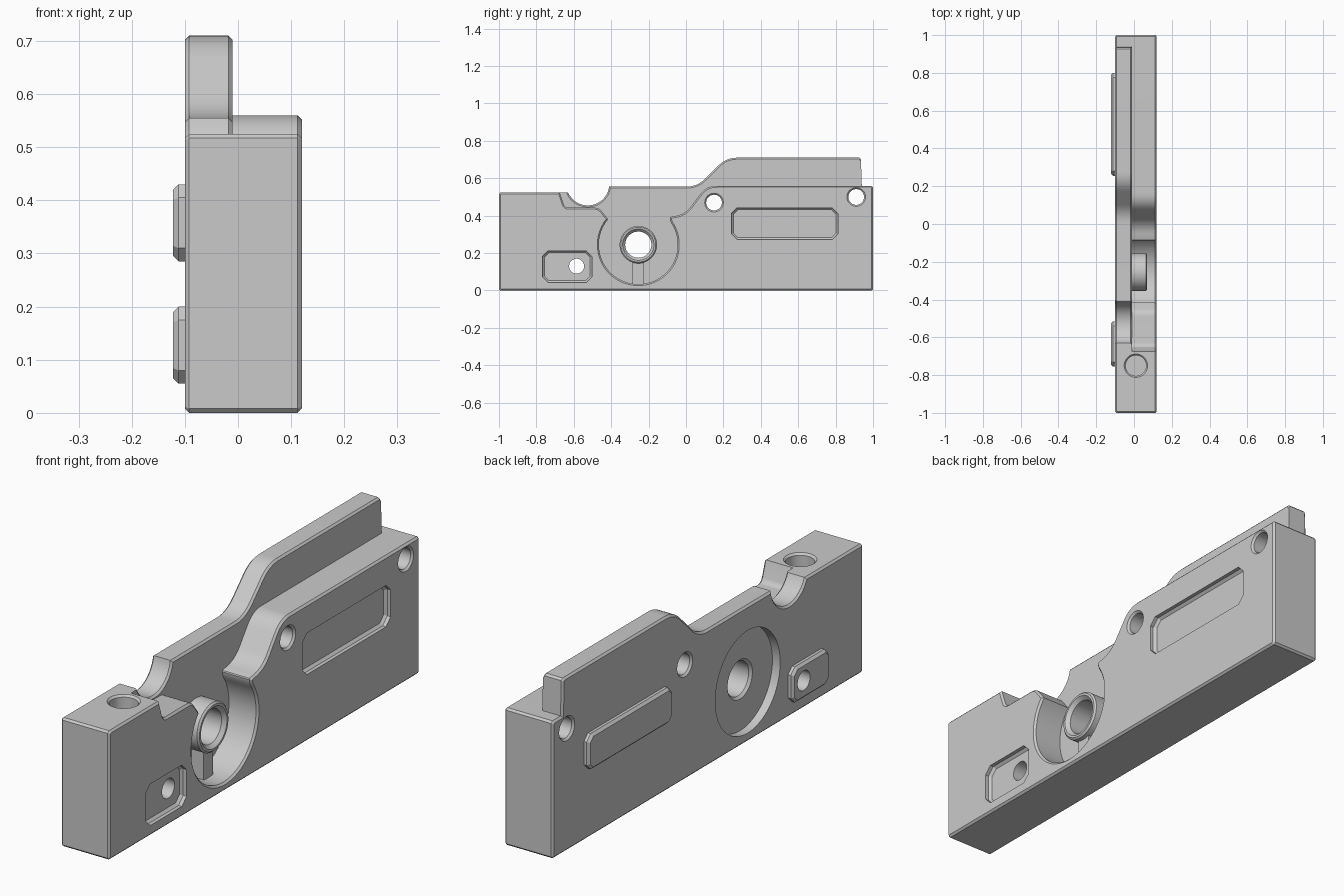
import bpy, bmesh
from math import cos, sin, pi, radians
from mathutils import Vector, Matrix

cube = bpy.data.objects.get("Cube")
if cube:
    bpy.data.objects.remove(cube, do_unlink=True)

grey = bpy.data.materials.new("plain_grey")
grey.use_nodes = True
grey.diffuse_color = (0.59, 0.59, 0.59, 1)
grey.node_tree.nodes["Principled BSDF"].inputs["Base Color"].default_value = grey.diffuse_color

CHAMFER = 0.008
HUB = (-0.255, 0.245)


def add_object(name, bm):
    bmesh.ops.recalc_face_normals(bm, faces=bm.faces)
    mesh = bpy.data.meshes.new(name)
    bm.to_mesh(mesh)
    bm.free()
    mesh.materials.append(grey)
    obj = bpy.data.objects.new(name, mesh)
    bpy.context.collection.objects.link(obj)
    return obj


def outline(corners):
    """Turn (y, z, cut, segments) corners into points; cut rounds or chamfers."""
    pts = []
    for i, (y, z, cut, segs) in enumerate(corners):
        p = Vector((y, z))
        if cut == 0:
            pts.append(p)
            continue
        before = Vector(corners[i - 1][:2])
        after = Vector(corners[(i + 1) % len(corners)][:2])
        a = p + (before - p).normalized() * cut
        b = p + (after - p).normalized() * cut
        for k in range(segs + 1):
            t = k / segs
            pts.append(a * (1 - t) ** 2 + p * 2 * t * (1 - t) + b * t * t)
    return pts


def arc(centre, r, start, end, n):
    return [(centre[0] + r * cos(radians(start + (end - start) * k / n)),
             centre[1] + r * sin(radians(start + (end - start) * k / n)), 0, 1)
            for k in range(n + 1)]


def skin(bm, rings):
    """Join rings of points into a closed solid."""
    rings = [[bm.verts.new(co) for co in ring] for ring in rings]
    n = len(rings[0])
    for low, high in zip(rings, rings[1:]):
        for k in range(n):
            m = (k + 1) % n
            bm.faces.new((low[k], low[m], high[m], high[k]))
    bm.faces.new(rings[0][::-1])
    bm.faces.new(rings[-1])
    bmesh.ops.recalc_face_normals(bm, faces=bm.faces)


def prism(name, corners, lo, hi, rule=None, chamfer=CHAMFER):
    """Extrude a side outline along x and chamfer the rim edges chosen by rule."""
    bm = bmesh.new()
    pts = outline(corners)
    skin(bm, [[(x, p.x, p.y) for p in pts] for x in (lo, hi)])
    if rule:
        rim = [e for e in bm.edges
               if abs(e.verts[0].co.x - e.verts[1].co.x) < 1e-5
               and all(rule(v.co) for v in e.verts)]
        bmesh.ops.bevel(bm, geom=rim, offset=chamfer, segments=1,
                        profile=0.5, affect='EDGES', clamp_overlap=False)
    return add_object(name, bm)


def lathe(name, profile, centre, axis='X', n=64):
    """Stack of rings (position, radius) along an axis, capped at both ends."""
    bm = bmesh.new()
    skin(bm, [[(r * cos(2 * pi * k / n), r * sin(2 * pi * k / n), pos) for k in range(n)]
              for pos, r in profile])
    if axis == 'X':
        bm.transform(Matrix.Rotation(pi / 2, 4, 'Y'))
    bm.transform(Matrix.Translation(centre))
    return add_object(name, bm)


def plate_corners(y0, y1, z0, z1, cut):
    return [(y0, z0, cut, 1), (y1, z0, cut, 1), (y1, z1, cut, 1), (y0, z1, cut, 1)]


def combine(target, tool, operation):
    mod = target.modifiers.new(tool.name, 'BOOLEAN')
    mod.operation, mod.solver, mod.object = operation, 'EXACT', tool
    bpy.context.view_layer.objects.active = target
    bpy.ops.object.modifier_apply(modifier=mod.name)
    bpy.data.objects.remove(tool, do_unlink=True)


# Tall rear plate with the raised rail and round notch
base = [(-1, 0, CHAMFER, 1), (1, 0, CHAMFER, 1), (1, 0.56, CHAMFER, 1)]
front_top = [(-1, 0.525, CHAMFER, 1)]
tall = base + [(0.94, 0.56, 0, 1), (0.935, 0.71, CHAMFER, 1), (0.215, 0.71, 0.06, 8),
               (0.06, 0.555, 0.06, 8)]
tall += arc((-0.525, 0.57), 0.115, -7.5, -157, 20)[:-1] + [(-0.631, 0.525, 0, 1)] + front_top
body = prism("body_block", tall, -0.1, -0.01,
             lambda c: c.x < -0.09 or (c.z > 0.45 and -0.65 < c.y < 0.938))

# Thick side plate with the round pocket open at the top
thick = base + [(0.11, 0.56, 0.055, 8), (-0.005, 0.408, 0.05, 8), (-0.09, 0.392, 0.012, 3)]
thick += arc(HUB, 0.211, 34, -220, 56)
thick += [(-0.465, 0.443, 0.025, 4), (-0.648, 0.443, 0.02, 4), (-0.675, 0.525, 0, 1)] + front_top
combine(body, prism("side_plate", thick, -0.04, 0.12, lambda c: c.x > 0.11), 'UNION')

# Raised pads on one side, matching sunken panels on the other
for y0, y1, z0, z1 in ((0.255, 0.80, 0.285, 0.43), (-0.755, -0.515, 0.055, 0.2)):
    pad = prism("pad", plate_corners(y0, y1, z0, z1, 0.025), -0.122, -0.09,
                lambda c: c.x < -0.12, 0.01)
    combine(body, pad, 'UNION')
    e = 0.012
    panel = prism("panel_cutter", plate_corners(y0 - e, y1 + e, z0 - e, z1 + e, 0.03),
                  0.095, 0.15, lambda c: c.x < 0.1, 0.01)
    combine(body, panel, 'DIFFERENCE')

# Hub and its supporting rib inside the pocket
combine(body, prism("hub_rib", plate_corners(HUB[0] - 0.03, HUB[0] + 0.03, 0.02, 0.2, 0),
                    -0.03, 0.045), 'UNION')
hub = lathe("hub", [(-0.03, 0.1), (0.063, 0.1), (0.07, 0.093)], (0, *HUB))
combine(body, hub, 'UNION')

# Shallow round recess behind the hub, then the hub bore
combine(body, lathe("recess_cutter", [(-0.15, 0.209), (-0.065, 0.209)], (0, *HUB)), 'DIFFERENCE')
combine(body, lathe("bore_cutter", [(-0.1, 0.08), (-0.065, 0.08), (-0.055, 0.07), (0.055, 0.07),
                                    (0.07, 0.084), (0.1, 0.084)], (0, *HUB)), 'DIFFERENCE')

# Bolt holes through the block
for y, z in ((0.15, 0.47), (0.91, 0.5)):
    rings = [(-0.15, 0.05), (-0.1, 0.05), (-0.092, 0.042),
             (0.112, 0.042), (0.12, 0.05), (0.15, 0.05)]
    combine(body, lathe("bolt_hole_cutter", rings, (0, y, z), n=48), 'DIFFERENCE')
combine(body, lathe("pad_hole_cutter", [(-0.2, 0.04), (0.2, 0.04)],
                    (0, -0.585, 0.13), n=48), 'DIFFERENCE')

# Blind vertical socket near the front
combine(body, lathe("socket_cutter", [(-0.2, 0.054), (-0.008, 0.054), (0, 0.062), (0.1, 0.062)],
                    (0.01, -0.75, 0.525), 'Z', 48), 'DIFFERENCE')

bpy.ops.object.select_all(action='DESELECT')
body.select_set(True)
bpy.context.view_layer.objects.active = body
bpy.ops.object.shade_smooth_by_angle(angle=radians(25))
